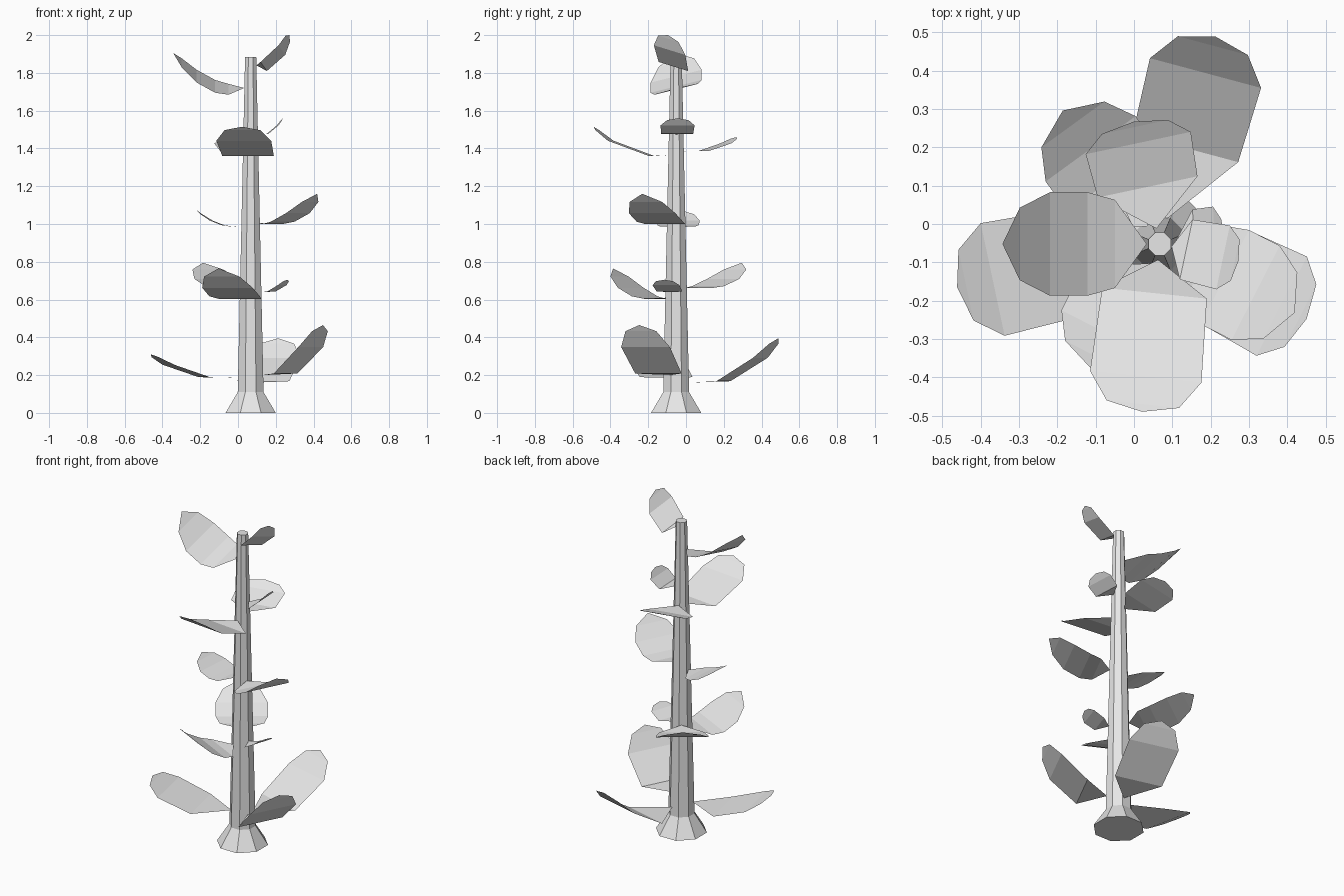
import bpy, bmesh, math

if "Cube" in bpy.data.objects:
    bpy.data.objects.remove(bpy.data.objects["Cube"])

CX, CY = 0.067, -0.052   # stem axis

grey = bpy.data.materials.new("pale_grey")
grey.diffuse_color = (0.8, 0.8, 0.8, 1)
grey.use_nodes = True
grey.node_tree.nodes["Principled BSDF"].inputs["Base Color"].default_value = grey.diffuse_color


def finish(name, bm):
    mesh = bpy.data.meshes.new(name)
    bm.to_mesh(mesh)
    bm.free()
    mesh.materials.append(grey)
    obj = bpy.data.objects.new(name, mesh)
    bpy.context.collection.objects.link(obj)
    return obj


# Stem: eight-sided, flared foot, tapering to a flat top
bm = bmesh.new()
rings = []
for z, r in [(0, 0.144), (0.11, 0.074), (1.885, 0.032)]:
    rings.append([bm.verts.new((CX + r * math.cos(a), CY + r * math.sin(a), z))
                  for a in (math.radians(22.5 + 45 * i) for i in range(8))])
for lo, hi in zip(rings, rings[1:]):
    for i in range(8):
        j = (i + 1) % 8
        bm.faces.new((lo[i], lo[j], hi[j], hi[i]))
bm.faces.new(rings[0][::-1])
bm.faces.new(rings[-1])
finish("stem", bm)

# Leaf outlines: (fraction of length, fraction of half width)
SHAPES = {
    "spoon": [(0.39, 0.95), (0.80, 1.0), (0.95, 0.63)],
    "oval": [(0.22, 0.85), (0.41, 1.0), (0.67, 1.0), (0.88, 0.7)],
    "blunt": [(0.22, 0.94), (0.77, 1.0), (0.95, 0.65)],
}


def leaf(name, shape, azimuth, reach, half, z0, z1, roll=0.0):
    """Thin leaf that dips slightly, then curls up from z0 to z1."""
    a = math.radians(azimuth)
    ux, uy = math.cos(a), math.sin(a)
    start = 0.07 - 0.021 * z0     # root on the stem surface
    bm = bmesh.new()

    def point(t, v):
        u = start + (reach - start) * t
        z = z0 + (z1 - z0) * (1.5 * t * t - 0.5 * t) + roll * v
        return bm.verts.new((CX + u * ux - v * uy, CY + u * uy + v * ux, z))

    root, tip = point(0, 0), point(1, 0)
    rows = [(point(t, -w * half), point(t, w * half)) for t, w in SHAPES[shape]]
    bm.faces.new((root, rows[0][0], rows[0][1]))
    for (r0, l0), (r1, l1) in zip(rows, rows[1:]):
        bm.faces.new((r0, r1, l1, l0))
    bm.faces.new((rows[-1][0], tip, rows[-1][1]))
    finish(name, bm)


# Leaves from the foot upwards
LEAVES = [
    ("spoon", 75, 0.56, 0.150, 0.16, 0.395),
    ("spoon", -168, 0.54, 0.150, 0.185, 0.31),
    ("spoon", -27, 0.43, 0.145, 0.20, 0.465),
    ("oval", -117, 0.375, 0.150, 0.61, 0.765),
    ("oval", 126, 0.43, 0.145, 0.665, 0.795),
    ("spoon", -18, 0.205, 0.075, 0.64, 0.705),
    ("oval", 176, 0.29, 0.110, 0.99, 1.075),
    ("oval", -27, 0.395, 0.138, 1.005, 1.16),
    ("blunt", -96, 0.44, 0.146, 1.365, 1.515),
    ("spoon", 102, 0.326, 0.140, 1.385, 1.46),
    ("spoon", 3, 0.17, 0.090, 1.475, 1.56),
    ("oval", 180, 0.41, 0.135, 1.72, 1.905, -0.25),
    ("blunt", -12, 0.21, 0.085, 1.84, 2.0, -0.3),
]
for i, spec in enumerate(LEAVES):
    leaf(f"leaf_{i + 1}", *spec)
